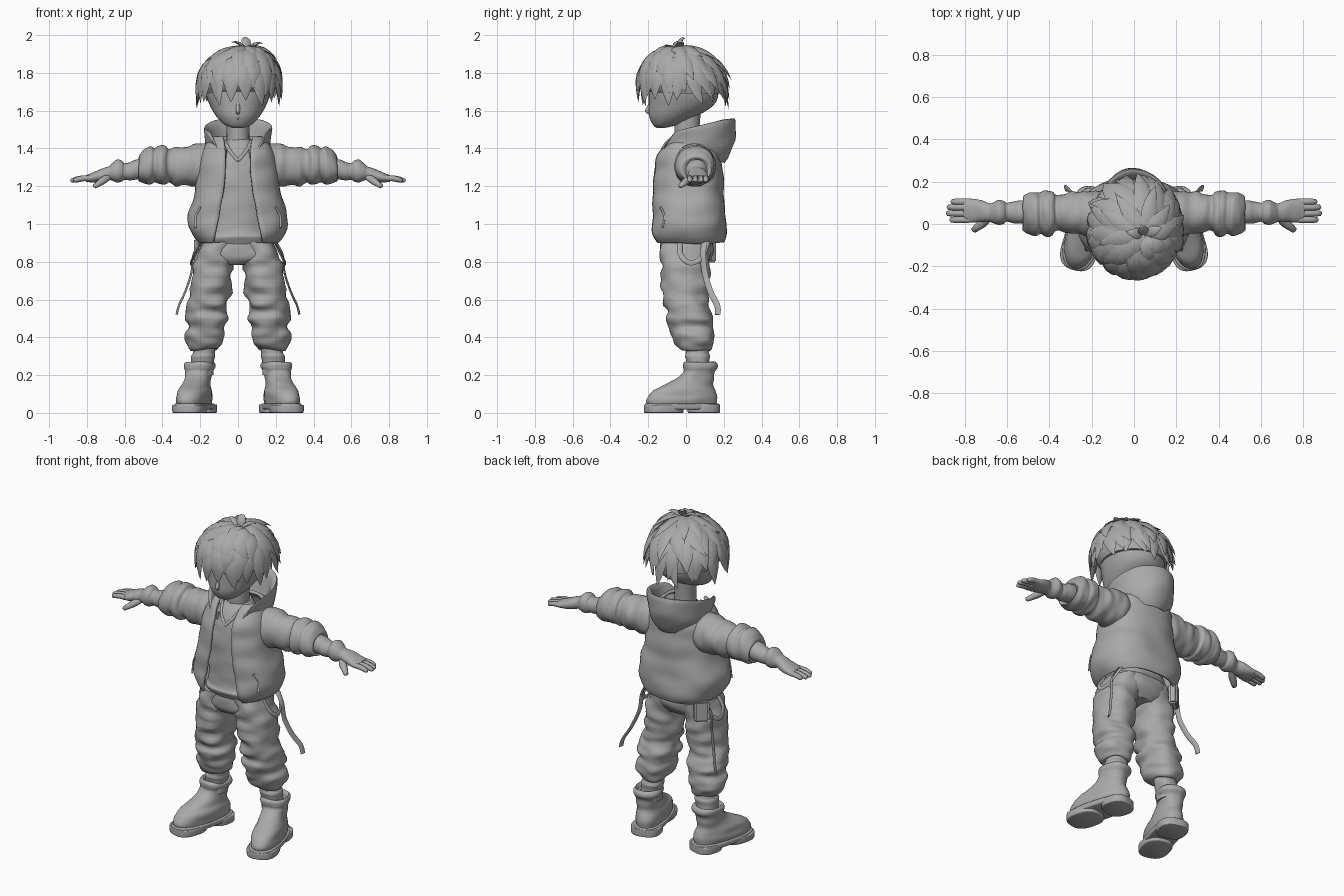
import bpy, bmesh, math, random
from mathutils import Vector, Matrix, noise

random.seed(4)
cube = bpy.data.objects.get("Cube")
if cube:
    bpy.data.objects.remove(cube, do_unlink=True)

clay = bpy.data.materials.new("clay_grey")
clay.use_nodes = True
grey = (0.4, 0.4, 0.4, 1)
clay.diffuse_color = grey
for node in clay.node_tree.nodes:
    if node.type == 'BSDF_PRINCIPLED':
        node.inputs["Base Color"].default_value = grey


def finish(name, bm, mirror=False, fold=0.0, stretch=(9, 9, 22), angle=50, matrix=None):
    """Turn a bmesh into a smooth object, with optional cloth folds and mirroring."""
    bmesh.ops.recalc_face_normals(bm, faces=bm.faces[:])
    bm.normal_update()
    if fold:
        moves = [(v, v.normal * fold * noise.noise(Vector(a * b for a, b in zip(v.co, stretch))))
                 for v in bm.verts]
        for v, move in moves:
            v.co += move
    if matrix:
        bm.transform(matrix)
    me = bpy.data.meshes.new(name)
    bm.to_mesh(me)
    bm.free()
    me.materials.append(clay)
    ob = bpy.data.objects.new(name, me)
    bpy.context.scene.collection.objects.link(ob)
    if mirror:
        ob.modifiers.new("Mirror", 'MIRROR')
    bpy.ops.object.select_all(action='DESELECT')
    ob.select_set(True)
    bpy.context.view_layer.objects.active = ob
    bpy.ops.object.shade_smooth_by_angle(angle=math.radians(angle))
    return ob


def spline(rows, steps=5):
    """Catmull-Rom through tuples of any length."""
    out = []
    for i in range(len(rows) - 1):
        a, b, c, d = rows[max(i - 1, 0)], rows[i], rows[i + 1], rows[min(i + 2, len(rows) - 1)]
        for k in range(steps):
            t = k / steps
            out.append(tuple(0.5 * (2 * q + (r - p) * t + (2 * p - 5 * q + 4 * r - s) * t * t
                                    + (3 * q - p - 3 * r + s) * t ** 3)
                             for p, q, r, s in zip(a, b, c, d)))
    return out + [tuple(rows[-1])]


def skin(bm, rings, wrap=True, caps=True):
    grid = [[bm.verts.new(p) for p in ring] for ring in rings]
    n = len(grid[0])
    for lo, hi in zip(grid, grid[1:]):
        for j in range(n if wrap else n - 1):
            k = (j + 1) % n
            bm.faces.new((lo[j], lo[k], hi[k], hi[j]))
    if wrap and caps:
        bm.faces.new(grid[0][::-1])
        bm.faces.new(grid[-1])


def bent(value, power):
    return math.copysign(abs(value) ** (2 / power), value)


def loft(name, rows, axis='z', n=40, power=2.3, **kw):
    """Rows are (height, centre a, centre b, radius a, radius b) along z or x."""
    rings = []
    for h, a, b, ra, rb in spline(rows):
        ring = []
        for j in range(n):
            t = math.tau * j / n
            u, v = a + ra * bent(math.cos(t), power), b + rb * bent(math.sin(t), power)
            ring.append((u, v, h) if axis == 'z' else (h, u, v))
        rings.append(ring)
    bm = bmesh.new()
    skin(bm, rings)
    return finish(name, bm, **kw)


def strand(bm, pts, widths, thick, facing, n=8):
    """Tapered flat strip along a path; facing gives its outward direction."""
    pts = [Vector(p) for p in pts]
    rings = []
    for i, (p, w) in enumerate(zip(pts, widths)):
        t = (pts[min(i + 1, len(pts) - 1)] - pts[max(i - 1, 0)]).normalized()
        s = t.cross(facing(p)).normalized()
        up = s.cross(t)
        rings.append([p + s * w * math.cos(math.tau * j / n) + up * w * thick * math.sin(math.tau * j / n)
                      for j in range(n)])
    skin(bm, rings)


def strip(name, path, width, thick, facing, **kw):
    bm = bmesh.new()
    pts = spline(path)
    strand(bm, pts, [width] * len(pts), thick, lambda p: Vector(facing))
    return finish(name, bm, **kw)


# Head, nose, mouth and neck
loft("head", [(1.508, 0, -.135, .025, .02), (1.525, 0, -.11, .07, .065), (1.57, 0, -.07, .115, .125),
              (1.63, 0, -.025, .15, .172), (1.7, 0, -.012, .172, .185), (1.8, 0, -.01, .172, .18),
              (1.88, 0, -.01, .125, .13), (1.915, 0, -.01, .03, .03)], power=2.1)
strip("nose", [(0, -.185, 1.64), (0, -.2, 1.61), (0, -.205, 1.597), (0, -.185, 1.588)], .011, 1, (0, -1, .1))
strip("mouth", [(-.03, -.178, 1.56), (0, -.19, 1.558), (.03, -.178, 1.56)], .004, .8, (0, -1, 0))
loft("neck", [(1.36, 0, .02, .075, .07), (1.45, 0, .005, .06, .065), (1.62, 0, .01, .065, .07)], power=2)

# Hair: scalp cap plus overlapping layers of pointed locks
loft("hair_cap", [(1.69, 0, .0, .185, .185), (1.74, 0, -.02, .198, .205), (1.82, 0, -.025, .185, .19),
                  (1.88, 0, -.025, .145, .15), (1.92, 0, -.025, .08, .08), (1.93, 0, -.025, .01, .01)], power=2)
centre, size = Vector((.005, -.03, 1.735)), Vector((.198, .208, .195))


def hair_point(turn, polar, lift):
    s = math.sin(min(polar, math.pi / 2))
    x = s * math.cos(turn) * (1 + lift) + .3 * (1 - s)
    y = s * math.sin(turn) * (1 + lift) - .12 * (1 - s)
    return centre + Vector((x * size.x, y * size.y, math.cos(polar) * (1 + lift * .7) * size.z))


bm = bmesh.new()
profile = (.35, .8, 1, .95, .75, .42, .02)
for count, start, end, flare, width in ((18, 55, 118, .13, .043), (17, 40, 100, .17, .046),
                                        (14, 18, 80, .17, .046), (9, 3, 52, .17, .04)):
    for i in range(count):
        turn = math.tau * (i + random.uniform(-.25, .25)) / count
        back = math.sin(turn)
        tip = math.radians(end + random.uniform(-8, 9))
        lift = flare * (1 + .55 * back) * random.uniform(.8, 1.2)
        swirl = random.uniform(-.1, .3)
        path = []
        for k in range(len(profile)):
            f = k / (len(profile) - 1)
            path.append(hair_point(turn + swirl * f * f, math.radians(start) * (1 - f) + tip * f,
                                   .02 + .05 * math.sin(f * math.pi) + lift * f ** 2))
        strand(bm, path, [w * width for w in profile], .3, lambda p: p - centre, n=6)
# Upright tufts at the crown
for turn, height, reach in ((.4, .045, .09), (1.9, .07, .05), (3.0, .05, .09), (5.2, .03, .08)):
    d = Vector((math.cos(turn), math.sin(turn), 0))
    base = Vector((.05, -.05, 1.915))
    path = [base + d * reach * f + Vector((0, 0, height * math.sin(f * 2))) for f in (0, .25, .5, .75, 1)]
    strand(bm, path, (.012, .025, .025, .015, .001), .35, lambda p: Vector((0, 0, 1)) + d * .3, n=6)
finish("hair_locks", bm, angle=40)

# Shirt with V neckline
loft("shirt", [(.89, 0, 0, .17, .13), (.93, 0, 0, .18, .155), (.965, 0, 0, .168, .14), (1.1, 0, 0, .165, .14),
               (1.25, 0, 0, .16, .137), (1.35, 0, .01, .14, .13), (1.42, 0, .01, .09, .09),
               (1.45, 0, .01, .065, .07)], fold=.008)
strip("neckline", [(.07, -.05, 1.44), (.045, -.1, 1.39), (0, -.125, 1.335)], .009, .6, (0, -1, .3), mirror=True)

# Open jacket body: height, centre y, radius x, radius y, half opening
rings = []
for z, cy, rx, ry, gap in spline([(.905, .012, .2, .185, .13), (.94, .012, .232, .195, .122),
                                  (1.0, .012, .255, .193, .11), (1.08, .012, .247, .187, .095),
                                  (1.17, .01, .218, .18, .078), (1.27, .01, .203, .175, .068),
                                  (1.36, .015, .19, .165, .066), (1.42, .02, .16, .135, .07),
                                  (1.455, .02, .12, .1, .075)]):
    g = math.asin((gap / rx) ** 1.2)
    ring = []
    for j in range(49):
        t = g + (math.tau - 2 * g) * j / 48
        ring.append((rx * bent(math.sin(t), 2.4), cy - ry * bent(math.cos(t), 2.4), z))
    rings.append(ring)
bm = bmesh.new()
skin(bm, rings, wrap=False)
jacket = finish("jacket_body", bm, fold=.01, stretch=(8, 8, 12))
solid = jacket.modifiers.new("Thickness", 'SOLIDIFY')
solid.thickness, solid.offset = .018, 0
strip("pocket_edge", [(.2, -.135, 1.09), (.225, -.115, 1.04), (.225, -.125, .98)], .007, .6, (.6, -1, 0), mirror=True)

# Collar running back into the folded hood
rings = []
for j in range(49):
    t = .42 + (math.tau - .84) * j / 48
    s = (1 - math.cos(t)) / 2
    q = min(1, (min(t, math.tau - t) - .42) / .75)
    q = q * q * (3 - 2 * q)
    rim = 1.37 + .095 * q + .085 * s
    outline = [(.8, 1.39 - .06 * s), (.97 + .03 * s, 1.385 + .01 * q), (1.0 + .08 * s, (rim + 1.39) / 2),
               (1.07, rim), (1.0, rim + .004), (.88, rim - .03), (.72, 1.4), (.6, 1.36)]
    rings.append([(.17 * r * math.sin(t), .04 - (.18 + .025 * s) * r * math.cos(t), z)
                  for r, z in spline(outline, 3)])
bm = bmesh.new()
skin(bm, rings)
finish("hood", bm, fold=.008, stretch=(8, 8, 14))

# Arms
loft("sleeve", [(.1, .035, 1.32, .1, .1), (.18, .045, 1.312, .11, .115), (.25, .05, 1.308, .102, .105),
                (.32, .05, 1.305, .097, .1), (.365, .05, 1.308, .09, .088), (.385, .05, 1.31, .104, .1),
                (.42, .05, 1.312, .105, .102), (.442, .05, 1.31, .097, .092), (.465, .05, 1.31, .105, .1),
                (.505, .052, 1.3, .098, .085), (.528, .055, 1.29, .08, .066), (.515, .055, 1.29, .05, .045)],
     'x', power=2, mirror=True, fold=.012, stretch=(24, 8, 8))
loft("forearm", [(.48, .055, 1.292, .055, .055), (.54, .055, 1.288, .054, .053), (.57, .055, 1.28, .05, .048),
                 (.6, .055, 1.278, .043, .043), (.615, .055, 1.28, .053, .055), (.64, .055, 1.28, .058, .06),
                 (.665, .055, 1.275, .05, .048), (.685, .057, 1.268, .042, .036), (.72, .06, 1.258, .05, .036),
                 (.77, .062, 1.246, .057, .028), (.805, .064, 1.24, .05, .018)],
     'x', power=2.1, mirror=True, fold=.005, stretch=(24, 9, 9))
bm = bmesh.new()
for y, length in ((.02, .066), (.05, .082), (.079, .078), (.105, .06)):
    path = [(.78, y, 1.243), (.8 + length * .3, y, 1.242), (.8 + length * .7, y, 1.236), (.8 + length, y, 1.23),
            (.806 + length, y, 1.229)]
    strand(bm, path, (.016, .016, .015, .012, .004), .95, lambda p: Vector((0, 0, 1)))
strand(bm, [(.685, .035, 1.25), (.715, .005, 1.23), (.74, -.015, 1.212), (.758, -.03, 1.2), (.762, -.033, 1.197)],
       (.02, .023, .018, .014, .004), .9, lambda p: Vector((0, 0, 1)))
finish("fingers", bm, mirror=True)

# Trousers
loft("trouser_seat", [(.95, 0, .005, .165, .13), (.88, 0, .005, .195, .14), (.82, 0, 0, .195, .132),
                      (.785, 0, 0, .11, .1)], fold=.008)
loft("trouser_leg", [(.9, .1, 0, .09, .13), (.8, .125, -.003, .105, .132), (.7, .138, -.005, .105, .124),
                     (.6, .152, 0, .107, .116), (.54, .162, .01, .104, .112), (.5, .165, .02, .113, .124),
                     (.455, .165, .027, .104, .112), (.415, .17, .035, .106, .112), (.37, .175, .042, .094, .1),
                     (.335, .178, .05, .07, .075), (.345, .178, .05, .05, .05)],
     mirror=True, fold=.022, stretch=(9, 9, 20))
loft("ankle", [(.2, .19, .068, .06, .06), (.27, .185, .062, .06, .062), (.3, .183, .06, .063, .066),
               (.32, .18, .058, .058, .06), (.37, .178, .05, .06, .06)], mirror=True, fold=.006)

# Boots, turned outward, with separate soles
place = Matrix.Translation((.205, .075, 0)) @ Matrix.Rotation(math.radians(15), 4, 'Z') @ Matrix.Translation((0, -.065, 0))
loft("boot", [(.03, 0, -.035, .075, .185), (.07, 0, -.035, .082, .192), (.11, 0, -.025, .079, .172),
              (.145, 0, .0, .07, .135), (.18, 0, .035, .067, .102), (.215, 0, .058, .069, .082),
              (.24, 0, .065, .08, .09), (.26, 0, .065, .08, .088), (.27, 0, .065, .068, .074),
              (.25, 0, .065, .055, .06)], mirror=True, fold=.006, matrix=place)
for part, low, high, cy, length in (("front_sole", 0, .042, -.135, .103), ("heel_sole", 0, .045, .085, .082),
                                    ("midsole", .018, .05, -.035, .2)):
    loft(part, [(low, 0, cy, .079, length * .96), (low + .006, 0, cy, .086, length),
                (high - .005, 0, cy, .087, length), (high, 0, cy, .08, length * .97)],
         power=2.6, mirror=True, matrix=place)

# Hanging straps, hip loops and the hip pouch
strip("hanging_strap", [(.19, .1, .92), (.235, .09, .84), (.247, .1, .74), (.28, .13, .64), (.312, .165, .57),
                        (.325, .168, .52)], .016, .25, (1, -.3, .4), mirror=True)
strip("hip_loop", [(.19, -.03, .91), (.232, -.03, .84), (.25, .02, .795), (.235, .08, .82), (.19, .115, .91)],
      .014, .3, (1, .1, .2), mirror=True)
bm = bmesh.new()
bmesh.ops.create_cube(bm, size=1, matrix=Matrix.Diagonal((.085, .05, .13, 1)))
bmesh.ops.bevel(bm, geom=bm.edges[:], offset=.01, segments=2, affect='EDGES')
finish("hip_pouch", bm, matrix=Matrix.Translation((-.19, .12, .86)) @ Matrix.Rotation(math.radians(40), 4, 'Z'))
